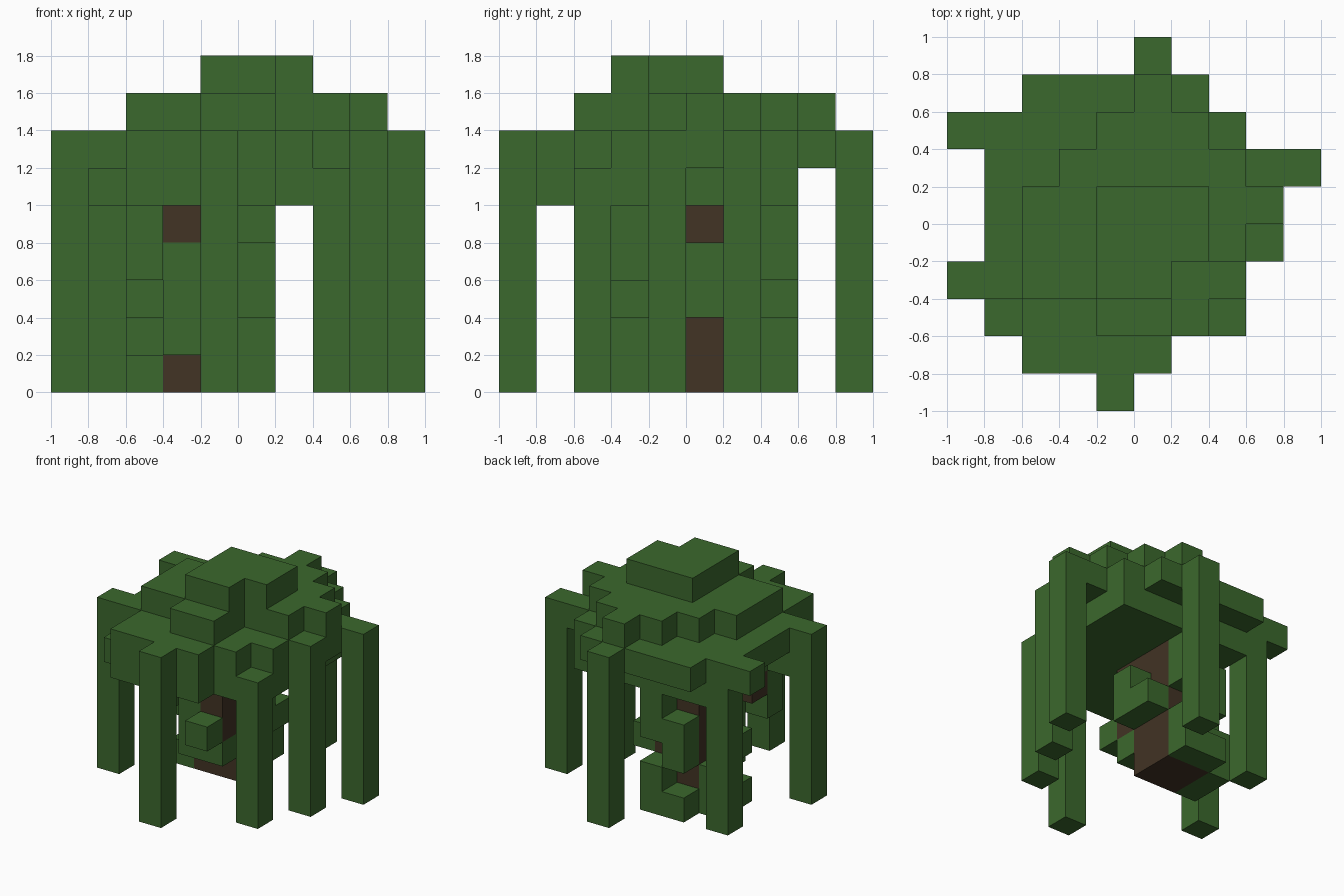
import bpy
import bmesh
from mathutils import Vector

UNIT = 0.2
ORIGIN = Vector((-1.0, -1.0, 0.0))
DIRECTIONS = [Vector(d) for d in ((1, 0, 0), (-1, 0, 0), (0, 1, 0),
                                  (0, -1, 0), (0, 0, 1), (0, 0, -1))]


def remove_default_cube():
    cube = bpy.data.objects.get("Cube")
    if cube:
        bpy.data.objects.remove(cube, do_unlink=True)


def make_material(name, colour):
    material = bpy.data.materials.new(name)
    material.use_nodes = True
    material.diffuse_color = colour
    shader = material.node_tree.nodes["Principled BSDF"]
    shader.inputs["Base Color"].default_value = colour
    shader.inputs["Roughness"].default_value = 0.9
    return material


def box(columns, rows, levels):
    """Set of cells in a block; each argument is an inclusive (first, last)."""
    spans = [range(first, last + 1) for first, last in (columns, rows, levels)]
    return {(x, y, z) for x in spans[0] for y in spans[1] for z in spans[2]}


def layer(level, first_row, spans):
    """One flat layer, given the column span of each row from front to back."""
    cells = set()
    for row, span in enumerate(spans, first_row):
        cells |= box(span, (row, row), (level, level))
    return cells


def column(x, y, bottom, top):
    return box((x, x), (y, y), (bottom, top))


def build_blocks(name, cells, occupied, material):
    """Outer skin of a group of cells, with flat areas merged."""
    mesh_builder = bmesh.new()
    for cell in sorted(cells):
        centre = Vector(cell) + Vector((0.5, 0.5, 0.5))
        for normal in DIRECTIONS:
            if tuple(int(c) for c in Vector(cell) + normal) in occupied:
                continue
            side = Vector((normal.y, normal.z, normal.x)) / 2
            up = normal.cross(side)
            middle = centre + normal / 2
            corners = (-side - up, side - up, side + up, -side + up)
            mesh_builder.faces.new(
                [mesh_builder.verts.new(ORIGIN + UNIT * (middle + c)) for c in corners])
    bmesh.ops.remove_doubles(mesh_builder, verts=mesh_builder.verts, dist=0.001)
    bmesh.ops.dissolve_limit(mesh_builder, angle_limit=0.02,
                             verts=mesh_builder.verts, edges=mesh_builder.edges)
    mesh = bpy.data.meshes.new(name)
    mesh_builder.to_mesh(mesh)
    mesh_builder.free()
    mesh.materials.append(material)
    bpy.context.collection.objects.link(bpy.data.objects.new(name, mesh))


remove_default_cube()
leaf_green = make_material("leaf green", (0.044, 0.138, 0.026, 1))
bark_brown = make_material("bark brown", (0.054, 0.033, 0.018, 1))

# Trunk with a thicker upper part and a short side branch
trunk = box((3, 4), (5, 6), (0, 4))
trunk |= column(4, 4, 2, 4) | box((2, 3), (4, 4), (4, 4))

# Canopy layers, from the underside to the crown
canopy_underside = layer(5, 1, [(2, 5), (1, 6), (1, 7), (2, 7), (2, 7), (2, 7), (2, 7)])
canopy_rim = layer(6, 0, [(4, 4), (2, 5), (2, 6), (0, 7), (1, 8), (1, 8),
                          (1, 9), (0, 7), (2, 6), (5, 5)])
canopy_upper = layer(7, 2, [(4, 5), (2, 5), (2, 7), (2, 8), (3, 7), (4, 6), (5, 5)])
canopy_crown = layer(8, 3, [(4, 5), (4, 6), (4, 6)])
canopy = canopy_underside | canopy_rim | canopy_upper | canopy_crown

# Strands hanging from the rim to the ground
strand_spots = [(4, 0), (7, 2), (8, 4), (9, 6), (5, 9), (1, 7), (0, 3)]
strands = set()
for x, y in strand_spots:
    strands |= column(x, y, 0, 5)

# Leaf clumps clinging to each side of the trunk
front_leaves = (column(3, 4, 1, 3) | column(4, 4, 1, 1)
                | column(4, 3, 2, 2) | column(2, 3, 3, 4))
back_leaves = (column(3, 7, 0, 0) | column(4, 7, 0, 1)
               | column(3, 7, 2, 3) | column(4, 7, 3, 4))
left_leaves = column(5, 5, 2, 3) | column(5, 6, 2, 2)
right_leaves = column(2, 5, 0, 0) | column(2, 6, 0, 1) | column(2, 5, 2, 2)

parts = [
    ("trunk", trunk, bark_brown),
    ("canopy", canopy, leaf_green),
    ("hanging_strands", strands - canopy, leaf_green),
    ("front_trunk_leaves", front_leaves, leaf_green),
    ("back_trunk_leaves", back_leaves, leaf_green),
    ("left_trunk_leaves", left_leaves, leaf_green),
    ("right_trunk_leaves", right_leaves, leaf_green),
]
occupied = set().union(*(cells for _, cells, _ in parts))
for name, cells, material in parts:
    build_blocks(name, cells, occupied, material)
